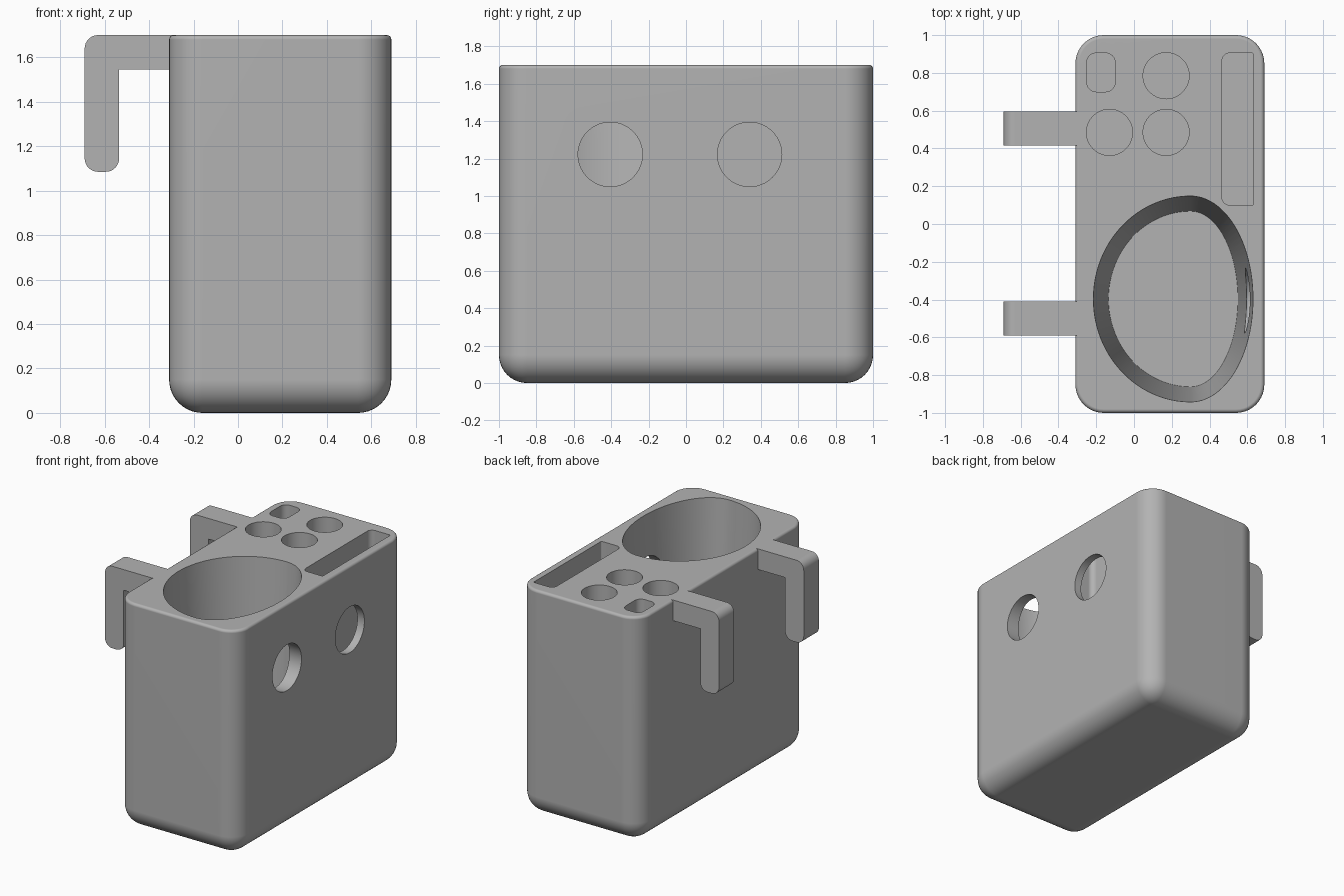
import bpy, bmesh, math
from mathutils import Vector

cube = bpy.data.objects.get("Cube")
if cube:
    bpy.data.objects.remove(cube, do_unlink=True)

TOP, FLOOR = 1.70, 0.17

grey = bpy.data.materials.new("plain grey")
grey.use_nodes = True
COLOUR = (0.45, 0.45, 0.45, 1)
grey.diffuse_color = COLOUR
grey.node_tree.nodes["Principled BSDF"].inputs["Base Color"].default_value = COLOUR


def finish(name, bm):
    bmesh.ops.recalc_face_normals(bm, faces=bm.faces)
    mesh = bpy.data.meshes.new(name)
    bm.to_mesh(mesh)
    bm.free()
    mesh.materials.append(grey)
    obj = bpy.data.objects.new(name, mesh)
    bpy.context.collection.objects.link(obj)
    return obj


def loft(name, start, end):
    """Closed solid between two matching outlines of 3D points."""
    bm = bmesh.new()
    a = [bm.verts.new(p) for p in start]
    b = [bm.verts.new(p) for p in end]
    bm.faces.new(a)
    bm.faces.new(b)
    for i in range(len(a)):
        j = (i + 1) % len(a)
        bm.faces.new((a[i], a[j], b[j], b[i]))
    return finish(name, bm)


def rounded(corners, steps=8):
    """Round right-angled corners given as (u, v, radius)."""
    out = []
    n = len(corners)
    for i, (u, v, r) in enumerate(corners):
        p = Vector((u, v))
        if r == 0:
            out.append(p)
            continue
        before = (Vector(corners[i - 1][:2]) - p).normalized()
        after = (Vector(corners[(i + 1) % n][:2]) - p).normalized()
        centre = p + r * (before + after)
        for k in range(steps + 1):
            t = math.pi / 2 * k / steps
            out.append(centre - r * (after * math.cos(t) + before * math.sin(t)))
    return out


def ring(cu, cv, r, n=64):
    return [(cu + r * math.cos(math.tau * i / n), cv + r * math.sin(math.tau * i / n)) for i in range(n)]


def egg(inset, z, n=96):
    """Egg outline: wide half toward -x, blunt half toward +x."""
    pts = []
    for i in range(n):
        c, s = math.cos(math.tau * i / n), math.sin(math.tau * i / n)
        rx = (0.33 if c > 0 else 0.515) - inset
        pts.append((0.30 + rx * c, -0.397 + (0.545 - inset) * s, z))
    return pts


def pocket(outline):
    return loft("pocket_cutter", [(x, y, FLOOR) for x, y in outline],
                [(x, y, TOP + 0.1) for x, y in outline])


# Body: box with rounded uprights and base, and a fine round on the rim
bm = bmesh.new()
bmesh.ops.create_cube(bm, size=1)
for v in bm.verts:
    v.co = Vector((v.co.x + 0.19, v.co.y * 2, (v.co.z + 0.5) * TOP))
is_rim = lambda e: all(v.co.z > TOP - 0.001 for v in e.verts)
bmesh.ops.bevel(bm, geom=[e for e in bm.edges if not is_rim(e)], offset=0.15,
                segments=10, profile=0.5, affect='EDGES')
bmesh.ops.bevel(bm, geom=[e for e in bm.edges if is_rim(e)], offset=0.02,
                segments=4, profile=0.5, affect='EDGES')
body = finish("caddy_body", bm)

# Pockets: tapered egg, three round wells, small square well, long slot
slope = 0.08 / (TOP - FLOOR)
cutters = [loft("pocket_cutter", egg(0.08, FLOOR), egg(-0.1 * slope, TOP + 0.1))]
for x, y in ((0.17, 0.785), (0.17, 0.485), (-0.13, 0.485)):
    cutters.append(pocket(ring(x, y, 0.122)))
cutters.append(pocket(rounded([(-0.25, 0.70, 0.05), (-0.10, 0.70, 0.05),
                               (-0.10, 0.905, 0.05), (-0.25, 0.905, 0.05)])))
cutters.append(pocket(rounded([(0.466, 0.10, 0.04), (0.632, 0.10, 0.008),
                               (0.632, 0.905, 0.008), (0.466, 0.905, 0.04)])))

# Round openings through the side wall
for y in (-0.405, 0.34):
    circle = ring(y, 1.222, 0.172)
    cutters.append(loft("window_cutter", [(0.55, u, v) for u, v in circle],
                        [(0.8, u, v) for u, v in circle]))

bpy.context.view_layer.objects.active = body
for cutter in cutters:
    cutter.hide_render = True
    mod = body.modifiers.new("cut", 'BOOLEAN')
    mod.operation = 'DIFFERENCE'
    mod.solver = 'EXACT'
    mod.object = cutter
    bpy.ops.object.modifier_apply(modifier=mod.name)
    bpy.data.objects.remove(cutter, do_unlink=True)

# Hanging hooks
hook = rounded([(-0.29, TOP, 0), (-0.69, TOP, 0.06), (-0.69, 1.085, 0.06),
                (-0.535, 1.085, 0.06), (-0.535, 1.545, 0), (-0.29, 1.545, 0)])
parts = [body]
for name, y in (("front_hook", -0.5), ("back_hook", 0.505)):
    parts.append(loft(name, [(u, y - 0.09, v) for u, v in hook],
                      [(u, y + 0.09, v) for u, v in hook]))

# Smooth rounds, crisp edges, flat large faces
for part in parts:
    bpy.ops.object.select_all(action='DESELECT')
    part.select_set(True)
    bpy.context.view_layer.objects.active = part
    bpy.ops.object.shade_smooth_by_angle(angle=math.radians(30))
    part.modifiers.new("flat_faces", 'WEIGHTED_NORMAL').keep_sharp = True
